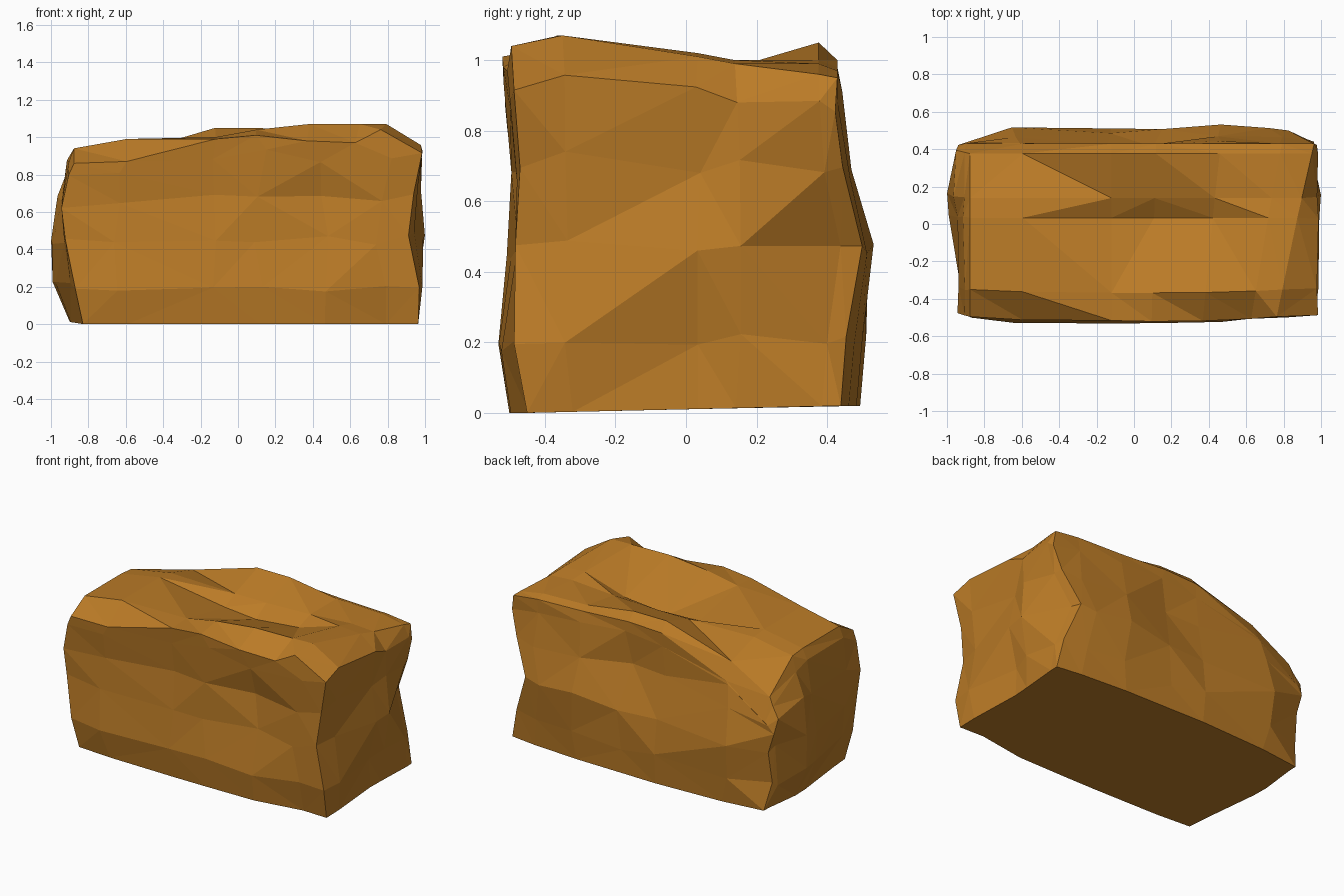
import bpy
import bmesh
import random
from mathutils import Vector

cube = bpy.data.objects.get("Cube")
if cube:
    bpy.data.objects.remove(cube, do_unlink=True)

random.seed(4)

# Stations across the block, as fractions of its half width and half depth
COLS = [-1, -0.68, -0.14, 0.12, 0.48, 0.82, 1]
ROWS = [-1, -0.7, 0.1, 0.34, 0.88, 1]

# Side profile: height, left, right, front and back reach
LEVELS = [
    (0.01, 0.88, 0.96, 0.49, 0.50),
    (0.20, 0.95, 0.98, 0.52, 0.51),
    (0.45, 0.95, 0.97, 0.49, 0.54),
    (0.68, 0.95, 0.97, 0.49, 0.48),
    (0.87, 0.91, 0.98, 0.51, 0.45),
    (0.95, 0.88, 0.86, 0.51, 0.44),
]

# Crown heights, one line per row from front to back
CROWN = [
    (0.86, 0.87, 0.99, 1.01, 0.98, 0.97, 1.04),
    (0.94, 0.99, 1.00, 1.04, 1.07, 1.07, 1.07),
    (0.94, 0.99, 0.92, 0.90, 0.93, 1.02, 1.01),
    (0.93, 0.98, 0.97, 0.97, 0.98, 1.00, 0.99),
    (0.75, 0.91, 1.05, 1.05, 1.00, 0.99, 0.96),
    (0.60, 0.80, 0.99, 1.00, 0.98, 0.97, 0.95),
]

# Dents and bulges: centre, radius, push
DENTS = [
    ((-0.95, -0.5, 0.15), 0.4, (0.08, 0, 0)),
    ((-1, -0.1, 0.65), 0.25, (0.05, 0, 0)),
    ((-1, 0.15, 0.15), 0.3, (-0.06, 0, 0)),
    ((-1, 0.15, 0.48), 0.3, (-0.06, 0, 0)),
    ((-0.95, 0.5, 0.32), 0.28, (0.06, -0.1, 0)),
    ((0.95, -0.5, 0.5), 0.35, (-0.07, 0, 0)),
    ((1, 0.05, 0.2), 0.3, (-0.06, 0, 0)),
    ((1, 0.22, 0.5), 0.35, (0.04, 0, 0)),
    ((0.98, 0.5, 0.45), 0.35, (-0.17, 0, 0)),
    ((1, 0.02, 0.67), 0.2, (-0.05, 0, 0)),
    ((0.4, -0.5, 0.62), 0.35, (0, 0.05, 0)),
    ((0.8, -0.5, 0.05), 0.35, (0, 0.05, 0.03)),
    ((-0.2, -0.5, 0.75), 0.3, (0, 0.03, 0)),
    ((0, 0.45, 0.68), 0.3, (0, -0.09, 0)),
    ((0, 0.5, 0.45), 0.25, (0, -0.07, 0)),
    ((-0.15, 0.5, 0.2), 0.25, (0, 0.02, 0)),
]


def place(i, j, k):
    """Position of one lattice point on the rock surface."""
    u, v = COLS[i], ROWS[j]
    z, left, right, front, back = LEVELS[k]
    rim = LEVELS[-1][0]
    top = k == len(LEVELS) - 1
    # Levels sink or rise with the crown above them
    z += z * (CROWN[j][i] / rim - 1) * (z / rim) ** 2
    if top:
        right += 0.1 * v
    x = u * (right if u > 0 else left)
    if v > 0:
        y = v * back * (1 - 0.02 * (len(LEVELS) - 1 - k) * abs(u) ** 3)
    else:
        y = v * front * (1 - 0.05 * abs(u) ** 3)
    p = Vector((x, y, z))
    if k and not top:
        p.z += random.uniform(-0.025, 0.025)
        p.x += random.uniform(-0.03, 0.03) * (abs(u) < 1)
        p += Vector([random.uniform(-0.008, 0.008) for _ in range(3)])
    push = Vector()
    for centre, radius, vec in DENTS:
        push += Vector(vec) * max(0, 1 - (p - Vector(centre)).length / radius)
    if k == 0:
        # The underside tips up slightly towards the back
        push.z = 0.01 * v
    return p + push


bm = bmesh.new()
points = {}


def vert(i, j, k):
    if (i, j, k) not in points:
        points[i, j, k] = bm.verts.new(place(i, j, k))
    return points[i, j, k]


def sheet(na, nb, key):
    """Fill one side of the lattice with quads."""
    for a in range(na):
        for b in range(nb):
            corners = [(a, b), (a + 1, b), (a + 1, b + 1), (a, b + 1)]
            bm.faces.new([vert(*key(*c)) for c in corners])


nx, ny, nz = len(COLS) - 1, len(ROWS) - 1, len(LEVELS) - 1
for end in (0, 1):
    sheet(nx, ny, lambda a, b: (a, b, end * nz))
    sheet(nx, nz, lambda a, b: (a, end * ny, b))
    sheet(ny, nz, lambda a, b: (end * nx, a, b))

bmesh.ops.recalc_face_normals(bm, faces=bm.faces[:])
bmesh.ops.triangulate(bm, faces=bm.faces[:], quad_method='BEAUTY')

# Centre the rock and rest it on the ground
low = Vector([min(v.co[a] for v in bm.verts) for a in range(3)])
high = Vector([max(v.co[a] for v in bm.verts) for a in range(3)])
middle = (low + high) / 2
middle.z = low.z
bmesh.ops.translate(bm, verts=bm.verts[:], vec=-middle)

mesh = bpy.data.meshes.new("rock_block")
bm.to_mesh(mesh)
bm.free()
rock = bpy.data.objects.new("rock_block", mesh)
bpy.context.collection.objects.link(rock)

# Ochre stone
stone = bpy.data.materials.new("ochre_stone")
stone.use_nodes = True
colour = (0.50, 0.20, 0.02, 1)
stone.diffuse_color = colour
stone.node_tree.nodes["Principled BSDF"].inputs["Base Color"].default_value = colour
mesh.materials.append(stone)
